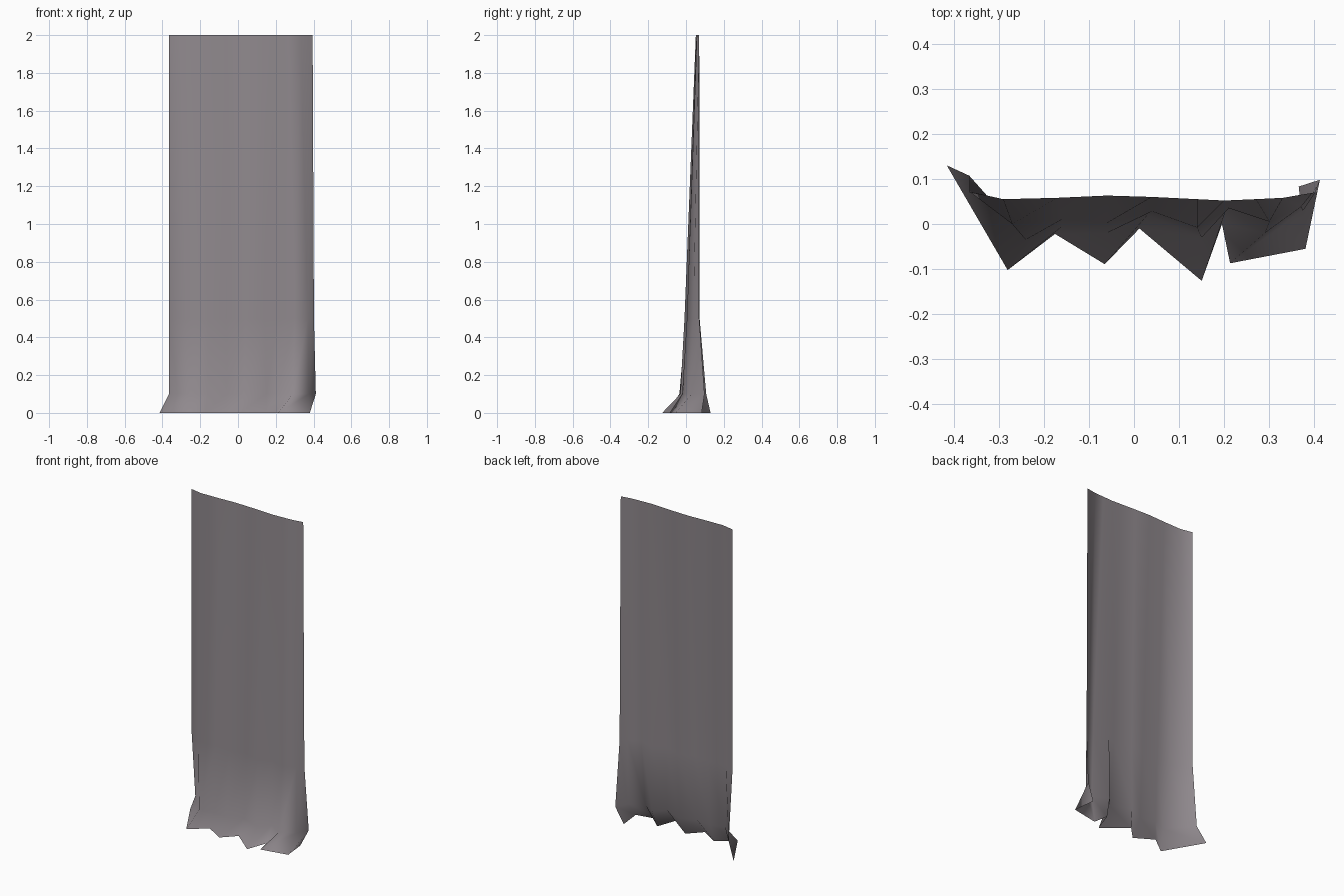
import bpy, bmesh

# Cloth colour
mat = bpy.data.materials.new("mauve grey cloth")
mat.diffuse_color = (0.28, 0.252, 0.27, 1)

# Horizontal folds of the curtain: height -> (x, y) points, left to right
rows = [
    (0.0, [(-.415, .13), (-.28, -.102), (-.175, -.022), (-.065, -.089), (.012, -.01),
           (.15, -.126), (.195, 0), (.213, -.087), (.38, -.055), (.365, .083)]),
    (0.1, [(-.365, .107), (-.24, -.035), (-.16, -.006), (-.06, -.02), (.03, .02),
           (.15, -.03), (.205, .035), (.29, -.02), (.375, .03), (.412, .098)]),
    (0.5, [(-.365, .072), (-.27, .0), (-.16, .01), (-.06, .002), (.04, .028),
           (.14, -.008), (.21, .035), (.3, .005), (.37, .038), (.402, .07)]),
    (2.0, [(-.365, .07), (-.29, .055), (-.17, .058), (-.06, .063), (.04, .06),
           (.14, .055), (.2, .052), (.27, .055), (.33, .058), (.395, .069)]),
]

# Curtain sheet: bridge each row to the next
bm = bmesh.new()
grid = [[bm.verts.new((x, y, z)) for x, y in pts] for z, pts in rows]
for low, high in zip(grid, grid[1:]):
    for i in range(len(low) - 1):
        bm.faces.new((low[i], low[i + 1], high[i + 1], high[i])).smooth = True

mesh = bpy.data.meshes.new("curtain")
bm.to_mesh(mesh)
bm.free()
mesh.materials.append(mat)
curtain = bpy.data.objects.new("curtain", mesh)
bpy.context.collection.objects.link(curtain)
